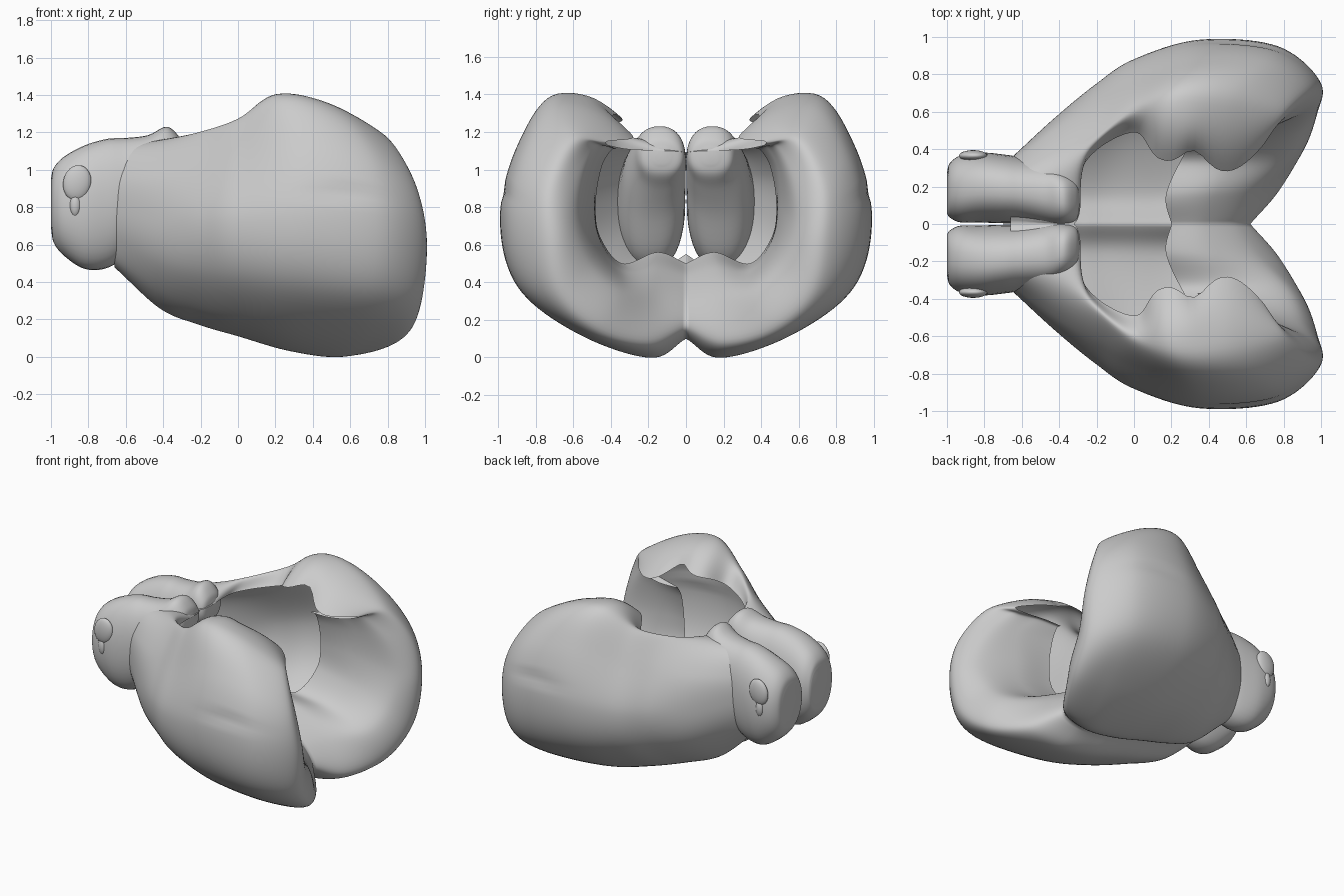
import bpy, bmesh, math
from mathutils import Vector, Matrix

if "Cube" in bpy.data.objects:
    bpy.data.objects.remove(bpy.data.objects["Cube"])


def finish(name, bm):
    """Turn half a part into a smooth, mirrored object."""
    bmesh.ops.remove_doubles(bm, verts=bm.verts, dist=0.0005)
    bmesh.ops.recalc_face_normals(bm, faces=bm.faces)
    for f in bm.faces:
        f.smooth = True
    me = bpy.data.meshes.new(name)
    bm.to_mesh(me)
    bm.free()
    ob = bpy.data.objects.new(name, me)
    bpy.context.collection.objects.link(ob)
    mod = ob.modifiers.new("mirror", 'MIRROR')
    mod.use_axis = (False, True, False)
    mod.merge_threshold = 0.002
    return ob


def spline(pts, n):
    """Catmull-Rom points through pts, n steps per span."""
    pts = [Vector(p) for p in pts]
    p = [pts[0] * 2 - pts[1]] + pts + [pts[-1] * 2 - pts[-2]]
    out = []
    for i in range(1, len(p) - 2):
        a, b, c, d = p[i - 1:i + 3]
        for k in range(n):
            t = k / n
            out.append(0.5 * (2 * b + (c - a) * t + (2 * a - 5 * b + 4 * c - d) * t * t
                              + (3 * b - a - 3 * c + d) * t ** 3))
    return out + [pts[-1]]


def skin(bm, rows, close=False):
    vs = [[bm.verts.new(p) for p in r] for r in rows]
    m = len(rows[0])
    for a, b in zip(vs, vs[1:]):
        for j in range(m if close else m - 1):
            k = (j + 1) % m
            bm.faces.new((a[j], a[k], b[k], b[j]))
    return vs


# Hemisphere shell: guide lines from nose over the outside, round the rear edge, in to the hole rim
lower = [
    [(-.66, 0, .55), (-.4, 0, .32), (-.22, 0, .25), (0, 0, .19), (.25, 0, .13), (.48, 0, .1),
     (.62, 0, .16), (.55, 0, .3), (.38, 0, .43), (.2, 0, .5)],
    [(-.66, .12, .48), (-.42, .15, .26), (-.22, .16, .175), (0, .17, .11), (.28, .18, .03), (.56, .19, 0),
     (.78, .19, .08), (.67, .17, .31), (.43, .16, .47), (.17, .15, .56)],
    [(-.66, .25, .51), (-.42, .36, .34), (-.2, .44, .26), (0, .5, .2), (.3, .55, .14), (.7, .56, .12),
     (.92, .46, .14), (.83, .35, .35), (.54, .34, .46), (.25, .34, .5)],
    [(-.66, .33, .65), (-.42, .53, .52), (-.2, .68, .47), (0, .8, .44), (.33, .89, .4), (.75, .87, .36),
     (.985, .68, .34), (.9, .51, .49), (.62, .46, .6), (.33, .46, .65)],
]
upper = [
    [(-.66, .35, .8), (-.42, .57, .73), (-.2, .75, .73), (0, .88, .74), (.35, .985, .75), (.77, .95, .72),
     (1, .75, .66), (.92, .59, .71), (.62, .5, .8), (.35, .48, .83)],
    [(-.66, .32, .97), (-.42, .5, .98), (-.2, .64, 1.01), (0, .76, 1.06), (.33, .885, 1.14), (.7, .87, 1.08),
     (.94, .73, .94), (.84, .57, .96), (.62, .49, 1), (.35, .45, 1.01)],
    [(-.66, .2, 1.12), (-.4, .3, 1.16), (-.2, .47, 1.2), (0, .62, 1.27), (.22, .68, 1.4), (.5, .66, 1.35),
     (.8, .6, 1.17), (.7, .49, 1.12), (.52, .43, 1.12), (.35, .4, 1.1)],
    [(-.66, 0, 1.02), (-.32, 0, 1.09), (-.26, .33, 1.11), (0, .49, 1.17), (.15, .34, 1.25), (.5, .28, 1.17),
     (.69, .42, 1.15), (.62, .4, 1.12), (.48, .37, 1.11), (.34, .37, 1.11)],
]
along = [spline(r, 10) for r in lower + upper]
across = [spline(c, 10) for c in zip(*along)]
for j, c in enumerate(across):
    for k, p in enumerate(c):
        p.y = max(p.y, 0)
        # rounded roof lip with a notch between its two tips
        v = max(0, (k - 60) / (len(c) - 61))
        if 28 < j < 62:
            p.z += 0.06 * math.sin(math.pi * v) * v * math.sin(math.pi * (j - 28) / 34)
        if j < 56:
            p.y += 0.1 * v * v * math.exp(-((p.x - .32) / .09) ** 2)
            p.z += 0.07 * v * v * math.exp(-((p.x - .3) / .1) ** 2)
        # shallow crease on the flank
        if p.y > .75:
            crease = .88 - .35 * max(0, p.x - .5) ** 2
            p.y -= .015 * math.exp(-((p.z - crease) / .03) ** 2 - ((p.x - .58) / .2) ** 2)
bm = bmesh.new()
skin(bm, across)
finish("hemisphere_shell", bm)

# Front bulbs: rounded rings (x, y centre, z centre, y radius, z radius), running back into a low ridge
rings = [(-1, .165, .82, .11, .13), (-.985, .18, .81, .145, .2), (-.93, .187, .805, .178, .265),
         (-.82, .195, .8, .187, .33), (-.7, .188, .82, .184, .345), (-.6, .18, .86, .176, .31),
         (-.48, .165, .97, .163, .215), (-.38, .14, 1.06, .138, .17), (-.31, .13, 1.07, .11, .1),
         (-.29, .13, 1.07, .04, .04)]
rows = []
for r in rings:
    row = []
    for i in range(40):
        a = 2 * math.pi * i / 40
        c, s = math.cos(a), math.sin(a)
        row.append((r[0], r[1] + r[3] * math.copysign(abs(c) ** .85, c),
                    r[2] + r[4] * math.copysign(abs(s) ** .95, s)))
    rows.append(row)
smooth = [spline(col, 5) for col in zip(*rows)]
bm = bmesh.new()
vs = skin(bm, list(zip(*smooth)), close=True)
bm.faces.new(vs[0])
bm.faces.new(vs[-1])
finish("front_bulb", bm)


def blob(name, loc, size, tilt=0):
    bm = bmesh.new()
    m = Matrix.Translation(loc) @ Matrix.Rotation(tilt, 4, 'Y') @ Matrix.Diagonal((*size, 1))
    bmesh.ops.create_uvsphere(bm, u_segments=24, v_segments=16, radius=1, matrix=m)
    finish(name, bm)


# Torn patch on each bulb's side
blob("side_patch", (-.86, .365, .93), (.075, .03, .095), .2)
blob("side_patch_tail", (-.87, .365, .81), (.03, .025, .06))
